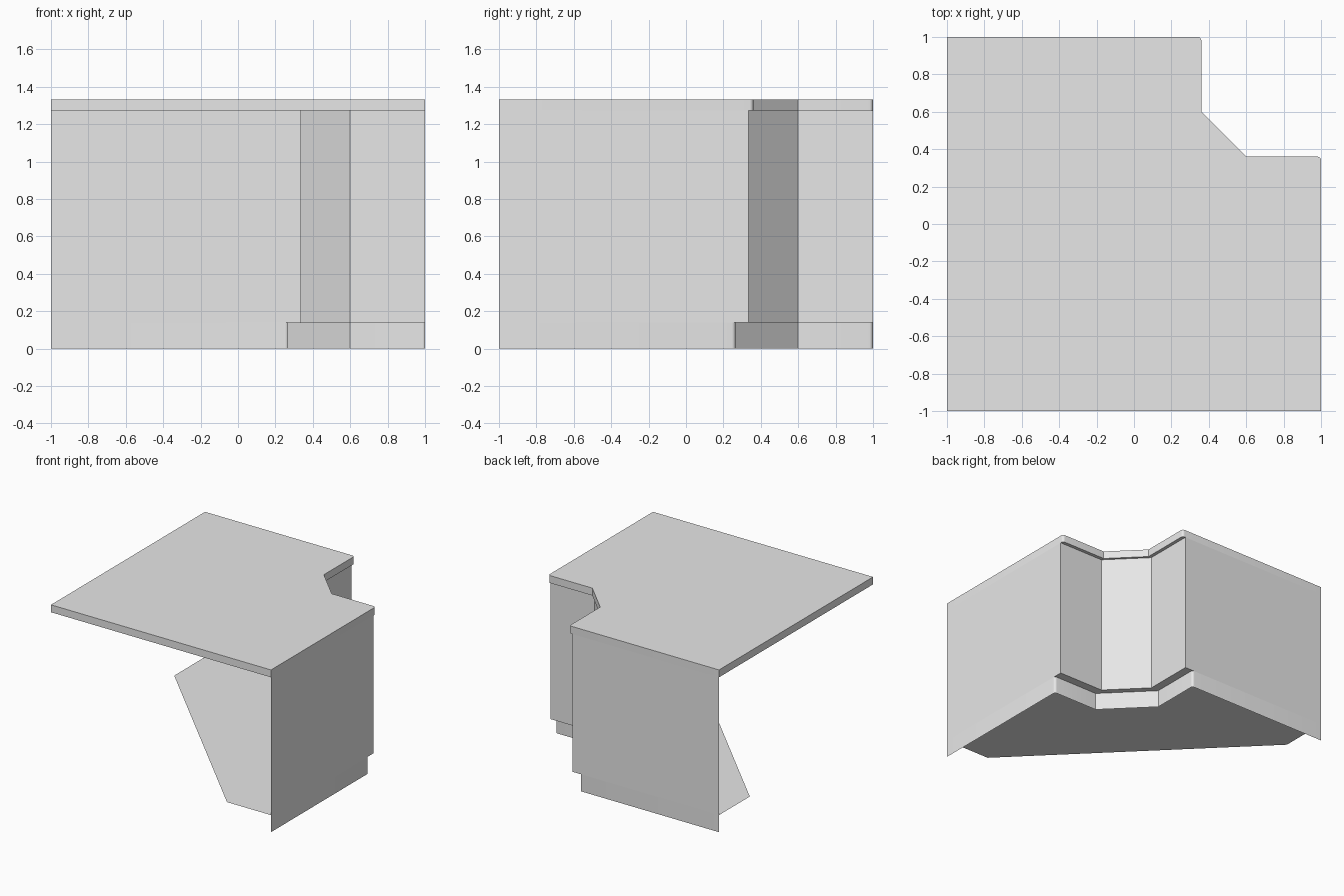
import bpy, bmesh, math

cube = bpy.data.objects.get("Cube")
if cube:
    bpy.data.objects.remove(cube, do_unlink=True)

GREY = (0.8, 0.8, 0.8, 1)
mat = bpy.data.materials.new("light grey")
mat.use_nodes = True
mat.diffuse_color = GREY
mat.node_tree.nodes["Principled BSDF"].inputs["Base Color"].default_value = GREY

BEND = 0.6          # where the diagonal front meets the two wings
TOE_TOP, BODY_TOP, TOP = 0.14, 1.272, 1.333


def outline(face, radius=0.0, steps=5):
    """L-shaped path along the two outer walls and the diagonal front."""
    half = [(-1, 1)]
    if radius:
        for i in range(steps + 1):
            a = math.pi / 2 * (1 - i / steps)
            half.append((face - radius + radius * math.cos(a),
                         1 - radius + radius * math.sin(a)))
    else:
        half.append((face, 1))
    half.append((face, BEND))
    # the second wing mirrors the first across the diagonal
    return half + [(y, x) for x, y in reversed(half)]


def build(name, path, z0, z1=None, closed=False, caps=False):
    """Raise a path into walls, or fill it as a flat sheet."""
    bm = bmesh.new()
    low = [bm.verts.new((x, y, z0)) for x, y in path]
    if z1 is None:
        bm.faces.new(list(reversed(low)))
    else:
        high = [bm.verts.new((x, y, z1)) for x, y in path]
        n = len(path)
        for i in range(n if closed else n - 1):
            j = (i + 1) % n
            bm.faces.new((low[j], low[i], high[i], high[j]))
        if caps:
            bm.faces.new(low)
            bm.faces.new(list(reversed(high)))
    mesh = bpy.data.meshes.new(name)
    bm.to_mesh(mesh)
    bm.free()
    mesh.materials.append(mat)
    obj = bpy.data.objects.new(name, mesh)
    bpy.context.collection.objects.link(obj)
    bpy.ops.object.select_all(action='DESELECT')
    obj.select_set(True)
    bpy.context.view_layer.objects.active = obj
    bpy.ops.object.shade_smooth_by_angle(angle=math.radians(30))
    return obj


# Recessed plinth and the cabinet walls above it, open at the rear corner
build("toe_kick", outline(0.265, 0.02), 0, TOE_TOP)
build("cabinet_walls", outline(0.333), TOE_TOP, BODY_TOP)

# Floor sheet, cut diagonally across the rear corner
build("cabinet_floor", outline(0.333) + [(BEND, -1), (-1, BEND)], TOE_TOP)

# Worktop slab with a slight overhang and rounded front corners
build("worktop", outline(0.36, 0.02) + [(-1, -1)], BODY_TOP, TOP,
      closed=True, caps=True)
